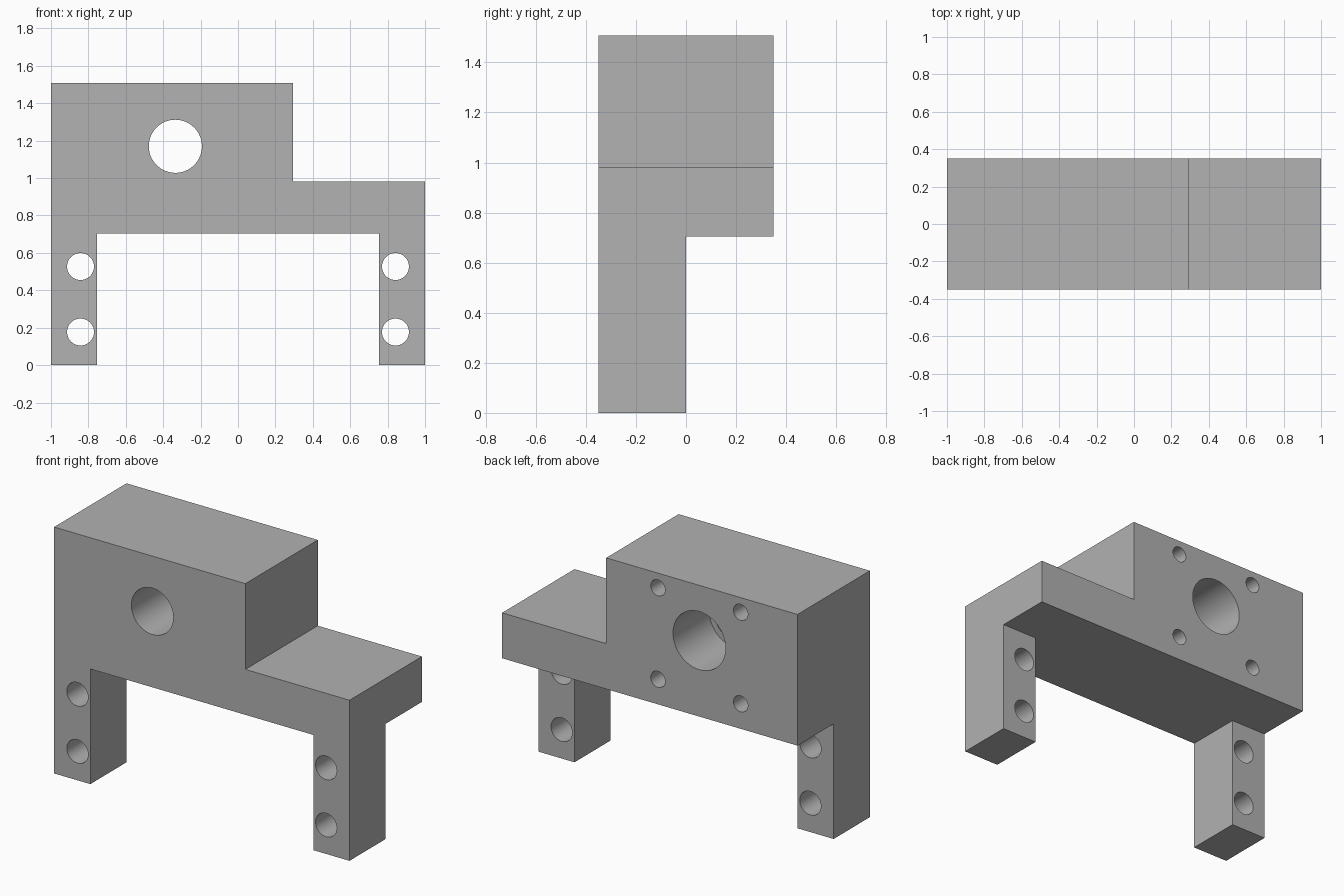
import bpy
import bmesh
from math import radians
from mathutils import Matrix

if "Cube" in bpy.data.objects:
    bpy.data.objects.remove(bpy.data.objects["Cube"], do_unlink=True)

HALF_DEPTH = 0.35
BAR_BOTTOM = 0.705

grey = bpy.data.materials.new("plain grey")
grey.use_nodes = True
colour = (0.445, 0.445, 0.445, 1)
grey.diffuse_color = colour
grey.node_tree.nodes["Principled BSDF"].inputs["Base Color"].default_value = colour


def add_object(name, bm):
    bmesh.ops.recalc_face_normals(bm, faces=bm.faces[:])
    mesh = bpy.data.meshes.new(name)
    bm.to_mesh(mesh)
    bm.free()
    mesh.materials.append(grey)
    obj = bpy.data.objects.new(name, mesh)
    bpy.context.collection.objects.link(obj)
    return obj


def extrude_profile(name, points, y0, y1):
    """Extrude an (x, z) outline from y0 to y1."""
    bm = bmesh.new()
    face = bm.faces.new([bm.verts.new((x, y0, z)) for x, z in points])
    moved = bmesh.ops.extrude_face_region(bm, geom=[face])["geom"]
    verts = [g for g in moved if isinstance(g, bmesh.types.BMVert)]
    bmesh.ops.translate(bm, verts=verts, vec=(0, y1 - y0, 0))
    return add_object(name, bm)


def drill(name, x, z, radius, y0, y1, sides=64):
    """Cylinder along y, used as a cutter."""
    bm = bmesh.new()
    place = Matrix.Translation((x, (y0 + y1) / 2, z)) @ Matrix.Rotation(radians(90), 4, "X")
    bmesh.ops.create_cone(bm, cap_ends=True, segments=sides, radius1=radius,
                          radius2=radius, depth=y1 - y0, matrix=place)
    return add_object(name, bm)


def cut(target, cutter):
    cutter.hide_render = True
    mod = target.modifiers.new("cut", "BOOLEAN")
    mod.operation = "DIFFERENCE"
    mod.solver = "EXACT"
    mod.object = cutter
    bpy.context.view_layer.objects.active = target
    bpy.ops.object.modifier_apply(modifier=mod.name)
    bpy.data.objects.remove(cutter, do_unlink=True)


# Stepped bracket body with two legs
bracket = extrude_profile("mounting_bracket", [
    (-1, 0), (-0.755, 0), (-0.755, BAR_BOTTOM), (0.755, BAR_BOTTOM),
    (0.755, 0), (1, 0), (1, 0.983), (0.295, 0.983), (0.295, 1.508), (-1, 1.508),
], -HALF_DEPTH, HALF_DEPTH)

# Legs only fill the front half of the depth
cut(bracket, extrude_profile("leg_relief", [
    (-2, -1), (2, -1), (2, BAR_BOTTOM), (-2, BAR_BOTTOM)], 0, 1))

# Main bore, wider from the back to mid depth
bore_x = -0.335
cut(bracket, drill("main_bore", bore_x, 1.17, 0.142, -1, 1))
cut(bracket, drill("rear_counterbore", bore_x, 1.17, 0.178, 0, 1))

# Four blind screw holes around the bore on the back
for sx in (-1, 1):
    for sz in (-1, 1):
        cut(bracket, drill("screw_hole", bore_x + sx * 0.28, 1.138 + sz * 0.28,
                           0.049, 0, 1, 32))

# Two through holes in each leg
for side in (-1, 1):
    for z in (0.177, 0.527):
        cut(bracket, drill("leg_hole", side * 0.842, z, 0.072, -1, 1, 48))

# Smooth bores with crisp edges
bpy.ops.object.select_all(action="DESELECT")
bracket.select_set(True)
bpy.context.view_layer.objects.active = bracket
bpy.ops.object.shade_smooth_by_angle(angle=radians(30))
